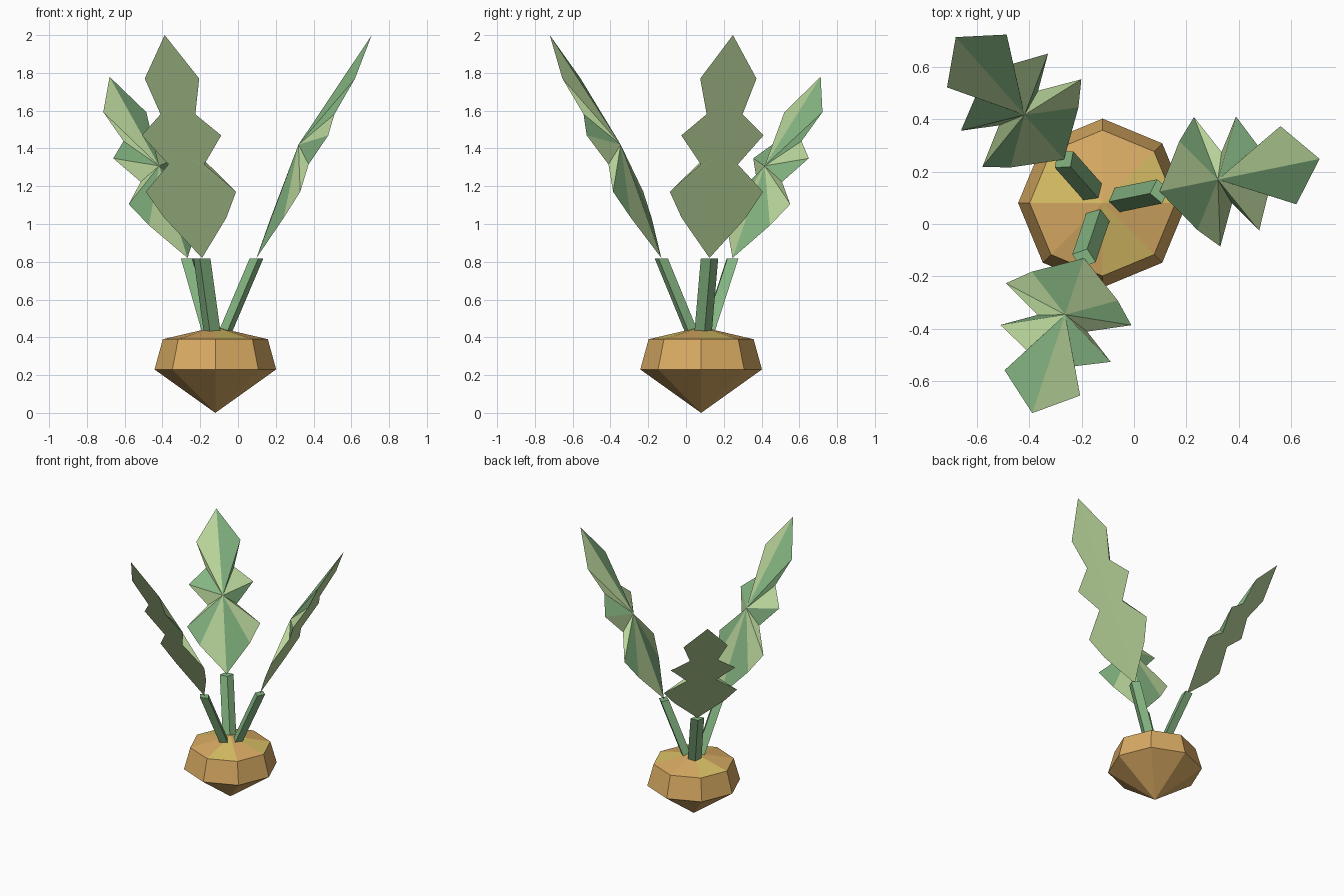
import bpy, math
from mathutils import Vector

if "Cube" in bpy.data.objects:
    bpy.data.objects.remove(bpy.data.objects["Cube"])

CX, CY = -0.12, 0.08   # plant axis


def material(name, srgb):
    m = bpy.data.materials.new(name)
    m.diffuse_color = [((c + 0.055) / 1.055) ** 2.4 for c in srgb] + [1]
    m.use_nodes = True
    m.node_tree.nodes["Principled BSDF"].inputs["Base Color"].default_value = m.diffuse_color
    return m


pale = material("pale green", (0.73, 0.84, 0.61))
green = material("mid green", (0.52, 0.71, 0.51))
orange = material("tan orange", (0.85, 0.67, 0.39))
yellow = material("straw yellow", (0.85, 0.75, 0.40))


def make(name, verts, faces, mats, indices=None):
    me = bpy.data.meshes.new(name)
    me.from_pydata(verts, [], faces)
    for m in mats:
        me.materials.append(m)
    if indices:
        me.polygons.foreach_set("material_index", indices)
    ob = bpy.data.objects.new(name, me)
    bpy.context.collection.objects.link(ob)
    return ob


def place(angle, r, s, z):
    """Point at radius r and sideways offset s along a growth direction."""
    c, n = math.cos(angle), math.sin(angle)
    return Vector((CX + r * c - s * n, CY + r * n + s * c, z))


# Bulb: eight-sided, pointed below, shallow cap above
N = 8
verts = [(CX, CY, 0)]
for r, z in ((0.322, 0.23), (0.278, 0.39)):
    verts += [place(i * math.tau / N, r, 0, z) for i in range(N)]
verts.append((CX, CY, 0.455))
faces, idx = [], []
for i in range(N):
    j = (i + 1) % N
    faces += [(0, 1 + j, 1 + i),
              (1 + i, 1 + j, 1 + N + j, 1 + N + i),
              (1 + N + i, 1 + N + j, 1 + 2 * N)]
    idx += [0, 0, 1 if i in (0, 3, 6) else 0]   # three yellow cap faces
make("bulb", verts, faces, [orange, yellow], idx)

# Half outline of a leaf: (position along leaf, half width)
HALF = [(0.18, 0.173), (0.297, 0.252), (0.42, 0.10), (0.55, 0.222),
        (0.645, 0.097), (0.805, 0.152)]
OUTLINE = [(0, 0)] + HALF + [(1, 0)] + [(t, -s) for t, s in reversed(HALF)]
GREEN_FACES = {1, 4, 7, 8, 10, 13}


def leaf(name, angle, height):
    def z(rise):
        return 0.82 + rise * height
    pts = [place(angle, 0.222 + 0.623 * t, s, z(1.18 * t)) for t, s in OUTLINE]
    n = len(pts)
    pts.append(place(angle, 0.449, 0, z(0.60)))    # raised upper centre
    pts.append(place(angle, 0.508, 0, z(0.54)))    # flat lower centre
    top = [(i, (i + 1) % n, n) for i in range(n)]
    under = [((i + 1) % n, i, n + 1) for i in range(n)]
    idx = [int(i in GREEN_FACES) for i in range(n)] + [0] * n
    make(name, pts, top + under, [pale, green], idx)


def stem(name, angle):
    """Leaning diamond-section prism."""
    pts = []
    for r, zz in ((0.05, 0.42), (0.222, 0.817)):
        pts += [place(angle, r + dr, ds, zz) for dr, ds in
                ((0.037, 0), (0, 0.047), (-0.037, 0), (0, -0.047))]
    faces = [(3, 2, 1, 0), (4, 5, 6, 7)]
    faces += [(i, (i + 1) % 4, 4 + (i + 1) % 4, 4 + i) for i in range(4)]
    make(name, pts, faces, [green])


# Three shoots, the back one shorter
for label, deg, height in (("right", 11.5, 1), ("back", 131.5, 0.813),
                           ("front", 251.5, 1)):
    leaf(label + "_leaf", math.radians(deg), height)
    stem(label + "_stem", math.radians(deg))
